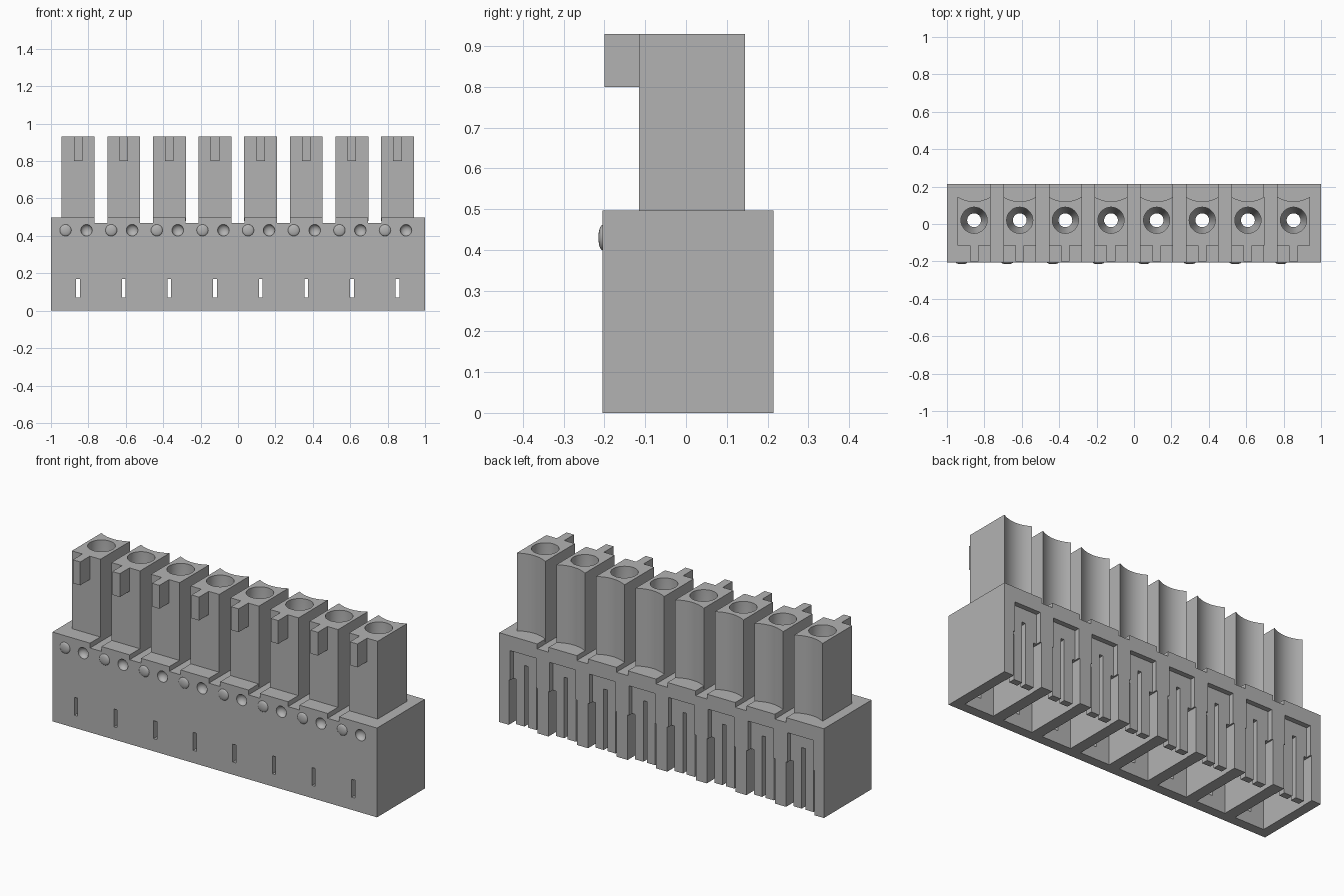
import bpy, bmesh, math
from mathutils import Matrix, Vector

if "Cube" in bpy.data.objects:
    bpy.data.objects.remove(bpy.data.objects["Cube"])

PITCH, N = 0.244, 8
CELLS = [(-0.855 + PITCH * i) for i in range(N)]

grey = bpy.data.materials.new("housing grey")
grey.diffuse_color = (0.448, 0.448, 0.448, 1)
grey.use_nodes = True
grey.node_tree.nodes["Principled BSDF"].inputs["Base Color"].default_value = grey.diffuse_color


def finish(bm, name):
    bmesh.ops.recalc_face_normals(bm, faces=bm.faces)
    me = bpy.data.meshes.new(name)
    bm.to_mesh(me)
    bm.free()
    ob = bpy.data.objects.new(name, me)
    bpy.context.collection.objects.link(ob)
    me.materials.append(grey)
    return ob


def boxes(name, items):
    """One object made of boxes (x0, x1, y0, y1, z0, z1)."""
    bm = bmesh.new()
    for x0, x1, y0, y1, z0, z1 in items:
        m = Matrix.Translation(((x0 + x1) / 2, (y0 + y1) / 2, (z0 + z1) / 2))
        bmesh.ops.create_cube(bm, size=1, matrix=m @ Matrix.Diagonal((x1 - x0, y1 - y0, z1 - z0, 1)))
    return finish(bm, name)


def domes(name, dx, depth):
    """Row of flattened balls on the front face."""
    bm = bmesh.new()
    for c in CELLS:
        m = Matrix.Translation((c + dx, -0.205, 0.43)) @ Matrix.Diagonal((0.031, depth, 0.031, 1))
        bmesh.ops.create_uvsphere(bm, u_segments=24, v_segments=12, radius=1, matrix=m)
    return finish(bm, name)


def bores(name):
    """Stepped screw holes: wide bore, cone, narrow bore."""
    bm = bmesh.new()
    prof = [(0.07, 0.95), (0.07, 0.62), (0.037, 0.55), (0.037, 0.35)]
    k = 32
    for c in CELLS:
        rings = [[bm.verts.new((c + r * math.cos(2 * math.pi * j / k),
                                0.02 + r * math.sin(2 * math.pi * j / k), z))
                  for j in range(k)] for r, z in prof]
        for a, b in zip(rings, rings[1:]):
            for j in range(k):
                bm.faces.new((a[j], a[(j + 1) % k], b[(j + 1) % k], b[j]))
        bm.faces.new(rings[0])
        bm.faces.new(rings[-1])
    return finish(bm, name)


def cut(ob, cutter, keep=False):
    cutter.hide_render = True
    mod = ob.modifiers.new("cut", 'BOOLEAN')
    mod.operation, mod.solver, mod.object = 'DIFFERENCE', 'EXACT', cutter
    bpy.context.view_layer.objects.active = ob
    bpy.ops.object.modifier_apply(modifier=mod.name)
    if not keep:
        bpy.data.objects.remove(cutter)


def smooth(ob):
    bpy.ops.object.select_all(action='DESELECT')
    ob.select_set(True)
    bpy.context.view_layer.objects.active = ob
    bpy.ops.object.shade_smooth_by_angle(angle=math.radians(30))


# Housing block
body = boxes("housing", [(-1, 1, -0.205, 0.215, 0, 0.497)])

# Grooves across the top, between the towers
cut(body, boxes("groove_cutter", [(c + 0.087, c + 0.157, -0.3, 0.3, 0.47, 0.6) for c in CELLS[:-1]]))
# Plug cavities open at the bottom
cut(body, boxes("cavity_cutter", [(c - 0.09, c + 0.09, -0.15, 0.15, -0.1, 0.40) for c in CELLS]))
# Shallow recessed panels on the back
cut(body, boxes("panel_cutter", [(c - 0.08, c + 0.08, 0.187, 0.3, -0.1, 0.415) for c in CELLS]))
# Slits through the back wall: a long centre one and two short side ones
cut(body, boxes("slit_cutter", [(c - 0.011, c + 0.011, 0.12, 0.3, -0.1, 0.34) for c in CELLS]))
cut(body, boxes("side_slit_cutter", [(c + s * 0.075 - 0.013, c + s * 0.075 + 0.013, 0.12, 0.3, -0.1, 0.25)
                                     for c in CELLS for s in (-1, 1)]))
# Test slots through the front wall
cut(body, boxes("front_slot_cutter", [(c - 0.01, c + 0.01, -0.3, -0.13, 0.07, 0.17) for c in CELLS]))
# Round dimples on the front
cut(body, domes("dimple_cutter", 0.045, 0.025))

# Towers with a concave back
bm = bmesh.new()
for c in CELLS:
    pts = [(c - 0.088, -0.115), (c + 0.088, -0.115)]
    for j in range(13):
        t = 1 - j / 6
        pts.append((c + 0.088 * t, 0.12 + 0.025 * t * t))
    f = bm.faces.new([bm.verts.new((x, y, 0.48)) for x, y in pts])
    top = bmesh.ops.extrude_face_region(bm, geom=[f])["geom"]
    bmesh.ops.translate(bm, vec=Vector((0, 0, 0.45)),
                        verts=[v for v in top if isinstance(v, bmesh.types.BMVert)])
towers = finish(bm, "towers")

# Screw holes through towers and housing
drill = bores("hole_cutter")
cut(towers, drill, keep=True)
cut(body, drill)

# Latch tabs on the tower fronts, bumps on the housing front
boxes("latch_tabs", [(c - 0.023, c + 0.023, -0.2, -0.114, 0.80, 0.93) for c in CELLS])
bumps = domes("front_bumps", -0.067, 0.01)

for ob in (body, towers, bumps):
    smooth(ob)
